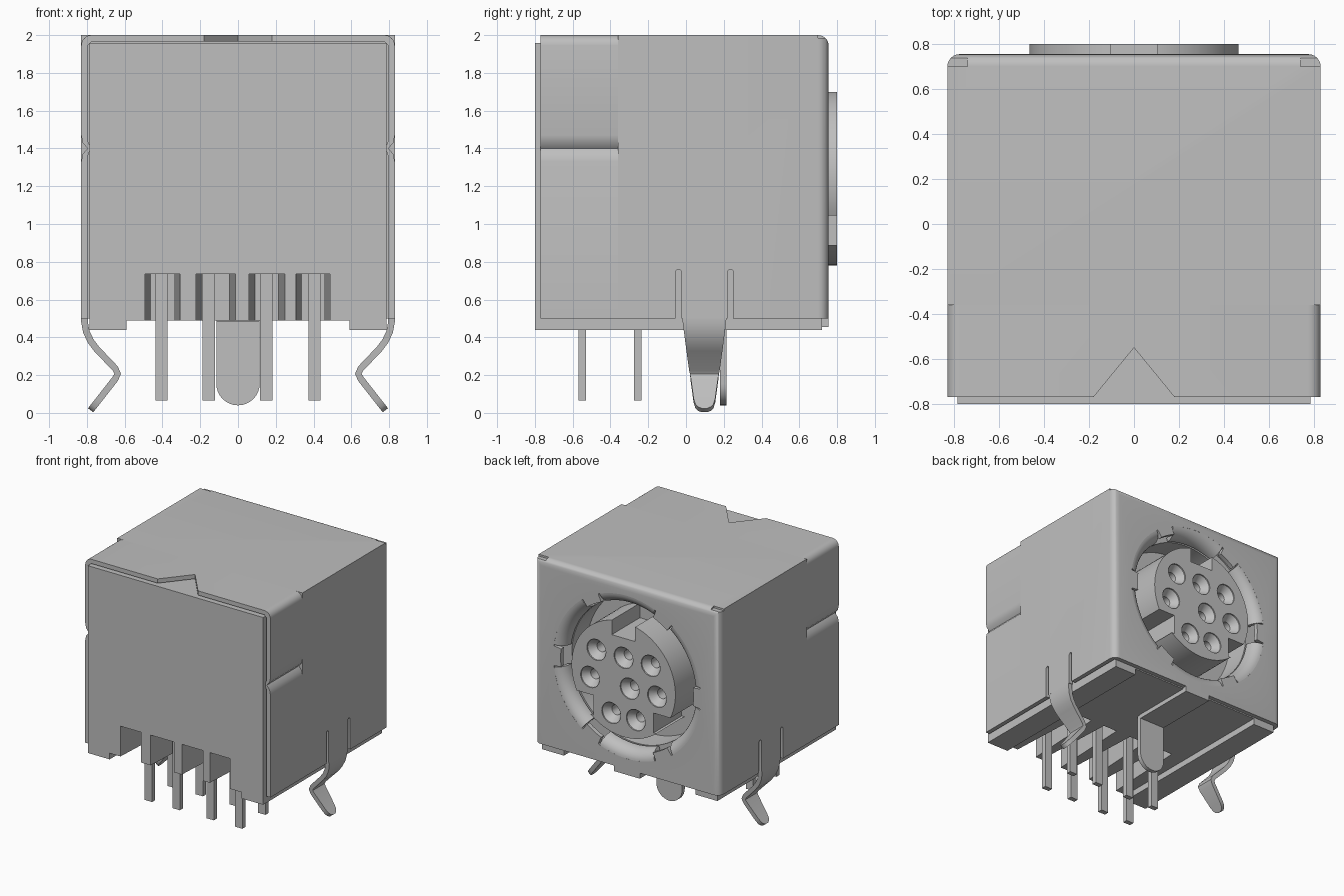
import bpy, bmesh, math
from mathutils import Vector

cube = bpy.data.objects.get("Cube")
if cube:
    bpy.data.objects.remove(cube, do_unlink=True)

grey = bpy.data.materials.new("plain grey")
grey.use_nodes = True
COL = (0.52, 0.52, 0.52, 1)
grey.diffuse_color = COL
grey.node_tree.nodes["Principled BSDF"].inputs["Base Color"].default_value = COL


def finish(name, bm):
    bmesh.ops.recalc_face_normals(bm, faces=bm.faces)
    me = bpy.data.meshes.new(name)
    bm.to_mesh(me)
    bm.free()
    me.materials.append(grey)
    ob = bpy.data.objects.new(name, me)
    bpy.context.collection.objects.link(ob)
    return ob


def loft(name, rings):
    """Skin a list of equal-length closed rings and cap both ends."""
    bm = bmesh.new()
    vs = [[bm.verts.new(p) for p in ring] for ring in rings]
    n = len(vs[0])
    for a, b in zip(vs, vs[1:]):
        for i in range(n):
            bm.faces.new((a[i], a[(i + 1) % n], b[(i + 1) % n], b[i]))
    bm.faces.new(vs[0])
    bm.faces.new(vs[-1])
    return finish(name, bm)


def box(name, x0, x1, y0, y1, z0, z1):
    return loft(name, [[(x0, y0, z), (x1, y0, z), (x1, y1, z), (x0, y1, z)] for z in (z0, z1)])


def extrude_y(name, pts, y0, y1):
    return loft(name, [[(x, y, z) for x, z in pts] for y in (y0, y1)])


def circle(r, cx, cz, n=64):
    return [(cx + r * math.cos(math.tau * i / n), cz + r * math.sin(math.tau * i / n)) for i in range(n)]


def cone_y(name, cx, cz, stations, n=64):
    """Round solid along y from (radius, y) stations."""
    return loft(name, [[(x, y, z) for x, z in circle(r, cx, cz, n)] for r, y in stations])


def select_only(ob):
    bpy.ops.object.select_all(action='DESELECT')
    ob.select_set(True)
    bpy.context.view_layer.objects.active = ob


def cut(ob, cutters):
    for c in cutters:
        c.hide_render = True
        m = ob.modifiers.new("cut", 'BOOLEAN')
        m.operation, m.solver, m.object = 'DIFFERENCE', 'EXACT', c
        select_only(ob)
        bpy.ops.object.modifier_apply(modifier=m.name)
        bpy.data.objects.remove(c, do_unlink=True)


def smooth(ob):
    select_only(ob)
    bpy.ops.object.shade_smooth_by_angle(angle=math.radians(35))


CZ = 1.245  # socket axis height

# Rear part of the metal shell, rounded around the socket face
bm = bmesh.new()
bmesh.ops.create_cube(bm, size=1)
for v in bm.verts:
    v.co = Vector((v.co.x * 1.66, 0.1975 + v.co.y * 1.115, 1.25 + v.co.z * 1.5))
edges = [e for e in bm.edges if all(v.co.y > 0.7 for v in e.verts)
         and any(v.co.z > 1.5 for v in e.verts)]
bmesh.ops.bevel(bm, geom=edges, offset=0.055, segments=6, profile=0.5, affect='EDGES')
shell = finish("shell_rear", bm)
cutters = [box("inside", -0.795, 0.795, -0.5, 0.72, 0.3, 1.965),
           cone_y("hole", 0, CZ, [(0.66, 0.6), (0.66, 0.9)])]
for s in (-1, 1):
    xs = sorted((s * 0.74, s * 0.9))
    cutters.append(box("relief", xs[0], xs[1], 0.70, 0.74, 1.985, 2.1))
for yc in (-0.04, 0.235):  # round-topped slots beside the spring legs
    arc = [(yc + 0.015 * math.cos(math.pi * i / 8), 0.745 + 0.015 * math.sin(math.pi * i / 8)) for i in range(9)]
    prof = [(yc + 0.015, 0.4)] + arc + [(yc - 0.015, 0.4)]
    cutters.append(loft("slot", [[(x, y, z) for y, z in prof] for x in (-1, 1)]))
cut(shell, cutters)
smooth(shell)

# Front part of the shell: bent sheet with side grooves and rolled top corners
outer = [(0.83, 0.5), (0.83, 1.33), (0.822, 1.37), (0.797, 1.40), (0.822, 1.43), (0.83, 1.47)]
outer += [(0.775 + 0.055 * math.cos(t), 1.945 + 0.055 * math.sin(t))
          for t in [math.pi / 2 * i / 6 for i in range(7)]]
inner = [(0.775, 1.965), (0.795, 1.945), (0.795, 1.44), (0.78, 1.40), (0.795, 1.36), (0.795, 0.5)]
prof = outer + [(-x, z) for x, z in reversed(outer)]
prof += [(-x, z) for x, z in reversed(inner)] + inner
front = extrude_y("shell_front", prof, -0.77, -0.36)
vee = [(-0.205, -0.80), (0.205, -0.80), (0, -0.55)]
cut(front, [loft("vee", [[(x, y, z) for x, y in vee] for z in (1.9, 2.1)])])
smooth(front)

# Bent lip of the socket hole: six petals and the flat rims between them
def sector(name, section, a0, a1, n=12):
    rings = []
    for i in range(n + 1):
        a = math.radians(a0 + (a1 - a0) * i / n)
        rings.append([(r * math.cos(a), y, CZ + r * math.sin(a)) for r, y in section])
    smooth(loft(name, rings))


def lip(radial, axial, steps=8):
    return [(0.665 - radial * math.sin(math.pi / 2 * i / steps),
             0.655 + axial * math.cos(math.pi / 2 * i / steps)) for i in range(steps + 1)]


petal = lip(0.09, 0.1) + lip(0.06, 0.07)[::-1]
rim = [(0.595, 0.755), (0.665, 0.755), (0.665, 0.72), (0.595, 0.72)]
for k in range(6):
    sector(f"lip_petal_{k}", petal, 30 + 60 * k - 22, 30 + 60 * k + 22)
    sector(f"lip_rim_{k}", rim, 60 * k - 7, 60 * k + 7, 4)

# Plastic body with socket well and pin channels
steps = [(0.785, 0.44), (0.785, 1.957), (-0.785, 1.957), (-0.785, 0.44),
         (-0.59, 0.44), (-0.59, 0.49), (0.59, 0.49), (0.59, 0.44)]
body = extrude_y("body", steps, -0.80, 0.72)
cutters = [cone_y("well", 0, CZ, [(0.575, 0.44), (0.575, 0.8)]),
           cone_y("well_mouth", 0, CZ, [(0.672, 0.64), (0.672, 0.8)])]
for x0, x1 in ((-0.495, -0.305), (-0.225, -0.01), (0.055, 0.25), (0.305, 0.49)):
    plan = [(x0, -0.85), (x1, -0.85), (x1 - 0.035, -0.1), (x0 + 0.035, -0.1)]
    cutters.append(loft("channel", [[(x, y, z) for x, y in plan] for z in (0.3, 0.735)]))
cut(body, cutters)
smooth(body)

# Socket core with key notches and eight countersunk contacts
core = cone_y("socket_core", 0, CZ, [(0.465, 0.43), (0.465, 0.80)], 96)
cutters = [box("key_top", -0.105, 0.105, 0.44, 0.9, 1.58, 1.8),
           box("key_a", 0.27, 0.6, 0.44, 0.9, 0.885, 1.045),
           box("key_b", -0.6, -0.27, 0.44, 0.9, 0.885, 1.045)]
contacts = [(-0.243, 1.42), (0, 1.42), (0.243, 1.42), (-0.30, 1.185), (-0.055, 1.185),
            (0.30, 1.185), (-0.11, 0.945), (0.11, 0.945)]
for x, z in contacts:
    cutters.append(cone_y("contact", x, z, [(0.04, 0.6), (0.04, 0.735), (0.085, 0.79), (0.085, 0.85)], 24))
cut(core, cutters)
smooth(core)

# Solder pins in two rows
for r, y in enumerate((-0.55, -0.255)):
    for c, x in enumerate((-0.405, -0.155, 0.15, 0.405)):
        box(f"pin_{r}_{c}", x - 0.033, x + 0.033, y - 0.02, y + 0.02, 0.065, 0.74)

# Kinked spring legs, tapering to a rounded tip
path = [(0.8125, 0.52), (0.8125, 0.48), (0.803, 0.43), (0.78, 0.38), (0.75, 0.34), (0.65, 0.235),
        (0.637, 0.207), (0.65, 0.18), (0.74, 0.065), (0.763, 0.036), (0.774, 0.022), (0.78, 0.014)]
tip = {9: 0.048, 10: 0.034, 11: 0.015}
for s, side in ((1, "left"), (-1, "right")):
    rings = []
    for i, p in enumerate(path):
        a, b = Vector(path[max(i - 1, 0)]), Vector(path[min(i + 1, len(path) - 1)])
        d = (b - a).normalized()
        nx, nz = -d.y * 0.0175, d.x * 0.0175
        w = tip.get(i, min(0.1175, 0.055 + 0.0625 * (p[1] - 0.05) / 0.45))
        rings.append([(s * (p[0] + k * nx), 0.0975 + j * w, p[1] + k * nz)
                      for k, j in ((-1, -1), (-1, 1), (1, 1), (1, -1))])
    smooth(loft(f"spring_leg_{side}", rings))

# Ground tab: strip under the body, bent down into a round-ended blade
box("ground_strip", -0.115, 0.115, 0.20, 0.75, 0.455, 0.49)
box("ground_strip_riser", -0.115, 0.115, 0.72, 0.755, 0.455, 0.52)
blade = [(0.115, 0.485), (-0.115, 0.485)]
blade += [(-0.115 * math.cos(math.pi * i / 16), 0.155 - 0.115 * math.sin(math.pi * i / 16)) for i in range(17)]
smooth(extrude_y("ground_blade", blade, 0.18, 0.215))
